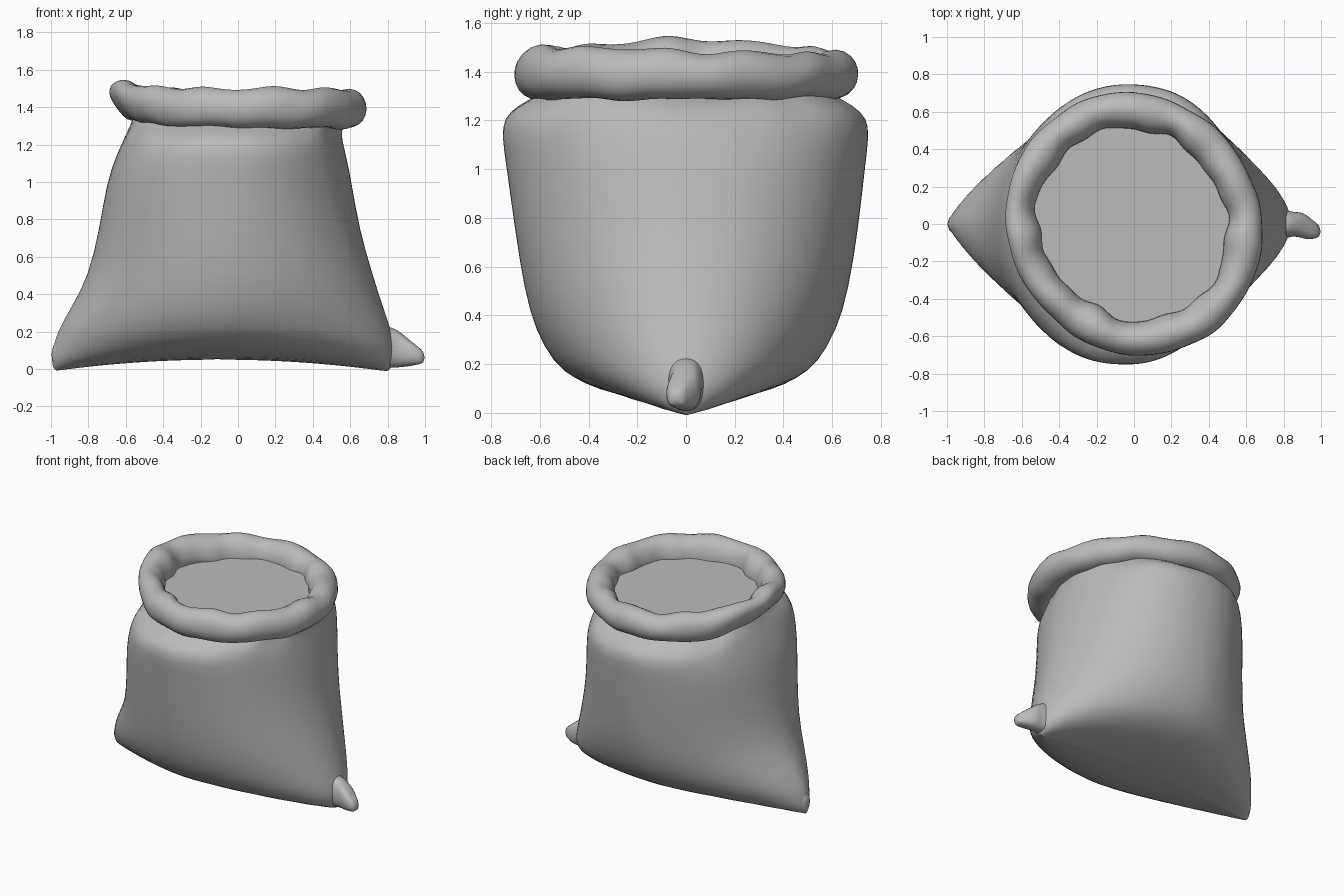
import bpy, bmesh
from math import sin, cos, pi, exp

if "Cube" in bpy.data.objects:
    bpy.data.objects.remove(bpy.data.objects["Cube"], do_unlink=True)

SEG = 64
ANGLES = [2 * pi * i / SEG for i in range(SEG)]


def material(name, value):
    mat = bpy.data.materials.new(name)
    mat.use_nodes = True
    mat.diffuse_color = (value, value, value, 1)
    mat.node_tree.nodes["Principled BSDF"].inputs["Base Color"].default_value = (value, value, value, 1)
    return mat


cloth = material("grey cloth", 0.5)


def power(v, p):
    return abs(v) ** p * (1 if v >= 0 else -1)


def loft(name, rings, cap_ends=False, closed=False, subdiv=1):
    """Skin a list of point rings into one smooth object."""
    bm = bmesh.new()
    loops = [[bm.verts.new(p) for p in ring] for ring in rings]
    pairs = list(zip(loops, loops[1:])) + ([(loops[-1], loops[0])] if closed else [])
    for low, high in pairs:
        n = len(low)
        for i in range(n):
            j = (i + 1) % n
            bm.faces.new((low[i], low[j], high[j], high[i]))
    if cap_ends:
        bm.faces.new(loops[0][::-1])
        bm.faces.new(loops[-1])
    bmesh.ops.remove_doubles(bm, verts=bm.verts, dist=0.0005)
    bmesh.ops.recalc_face_normals(bm, faces=bm.faces)
    mesh = bpy.data.meshes.new(name)
    bm.to_mesh(mesh)
    bm.free()
    mesh.materials.append(cloth)
    mesh.shade_smooth()
    obj = bpy.data.objects.new(name, mesh)
    bpy.context.collection.objects.link(obj)
    if subdiv:
        mod = obj.modifiers.new("soften", "SUBSURF")
        mod.levels = mod.render_levels = subdiv
    return obj


def wrinkle(t, phase=0.0):
    """Irregular waves around the mouth, roughly -1 to 1."""
    return (0.4 * sin(7 * t + phase) + 0.35 * sin(11 * t + 1.3 + 2 * phase)
            + 0.3 * sin(17 * t + 0.6 - phase))


# Sack body: height, reach to -x, reach to +x, half depth, corner sharpness at -x and +x
sections = [
    (-0.01, 0.97, 0.80, 0.00, 1.2, 1.0), (0.00, 0.99, 0.82, 0.20, 1.2, 1.0),
    (0.05, 1.00, 0.84, 0.36, 1.22, 1.0), (0.12, 0.99, 0.84, 0.46, 1.25, 1.02),
    (0.20, 0.97, 0.82, 0.54, 1.22, 1.03), (0.34, 0.89, 0.77, 0.62, 1.15, 1.03),
    (0.50, 0.80, 0.72, 0.665, 1.08, 1.02), (0.75, 0.74, 0.65, 0.705, 1.0, 1.0),
    (1.00, 0.70, 0.61, 0.735, 0.93, 0.97), (1.14, 0.65, 0.58, 0.755, 0.9, 0.95),
    (1.21, 0.62, 0.56, 0.745, 0.9, 0.95), (1.26, 0.60, 0.55, 0.69, 0.92, 0.97),
    (1.30, 0.58, 0.56, 0.61, 1.0, 1.0), (1.35, 0.56, 0.56, 0.56, 1.0, 1.0),
]


def body_ring(z, left, right, depth, p_left, p_right):
    ring = []
    mid, half = (right - left) / 2, (right + left) / 2
    gather = exp(-((z - 1.27) / 0.06) ** 2) * 0.02
    skew = 0.05 * min(1, max(0, z))
    for t in ANGLES:
        p = (p_right if cos(t) > 0 else p_left) - power(sin(2 * t), 0) * skew
        pleat = 1 + gather * wrinkle(t, 0.8) + 0.004 * sin(3 * t + 5 * z)
        x = mid + half * power(cos(t), p) * pleat
        y = depth * power(sin(t), p) * pleat
        arch = max(0, 1 - 1.3 * (x + 0.1) ** 2)
        ring.append((x, y, z + 0.06 * arch * max(0, 1 - max(z, 0) / 0.2)))
    return ring


loft("sack_body", [body_ring(*s) for s in sections])

# Rolled mouth: closed cross-section swept round, higher and thinner towards -x
roll = [(0.53, 1.30), (0.60, 1.28), (0.67, 1.30), (0.705, 1.35), (0.71, 1.42),
        (0.68, 1.48), (0.62, 1.51), (0.56, 1.485), (0.525, 1.43), (0.51, 1.35)]


def roll_ring(r, z):
    ring = []
    for t in ANGLES:
        tilt = max(0, -cos(t)) ** 5
        inner = max(0, min(1, (0.66 - r) / 0.12))
        upper = max(0, min(1, (z - 1.34) / 0.15))
        radius = (r + 0.028 * inner * wrinkle(t) + 0.007 * wrinkle(t, 2) - 0.022 * sin(2 * t)
                  - 0.06 * tilt * (1 - upper) * (1 - inner) + 0.015 * tilt * upper
                  - 0.02 * abs(cos(t)) * (1 - tilt))
        height = (z + 0.018 * upper * wrinkle(t, 4) + 0.01 * wrinkle(t, 1)
                  + tilt * (0.05 - 0.015 * upper) - 0.025 * upper * max(0, cos(t - 0.9)))
        ring.append((radius * cos(t), radius * sin(t), height))
    return ring


loft("rolled_mouth", [roll_ring(*p) for p in roll], closed=True)

# Flat contents inside the mouth
loft("sack_filling", [[(0.55 * cos(t), 0.55 * sin(t), z) for t in ANGLES] for z in (1.31, 1.365)],
     cap_ends=True, subdiv=0).data.shade_flat()

# Bunched corners: x, y, z, half depth, half height along each tuft
tufts = {
    "left_corner_tuft": [(0.66, 0.0, 0.12, 0.12, 0.12), (0.79, 0.0, 0.12, 0.09, 0.12),
                         (0.85, 0.0, 0.11, 0.06, 0.11), (0.90, -0.005, 0.09, 0.075, 0.085),
                         (0.95, -0.03, 0.075, 0.055, 0.06), (1.0, -0.04, 0.06, 0.03, 0.035)],
    "right_corner_tuft": [(-0.86, 0.0, 0.10, 0.09, 0.09), (-0.94, 0.0, 0.085, 0.065, 0.085),
                          (-1.0, 0.0, 0.075, 0.035, 0.06)],
}
for name, path in tufts.items():
    loft(name, [[(x, y + ry * cos(t), z + rz * sin(t) + 0.006 * sin(3 * t)) for t in ANGLES[::4]]
                for x, y, z, ry, rz in path], cap_ends=True)
